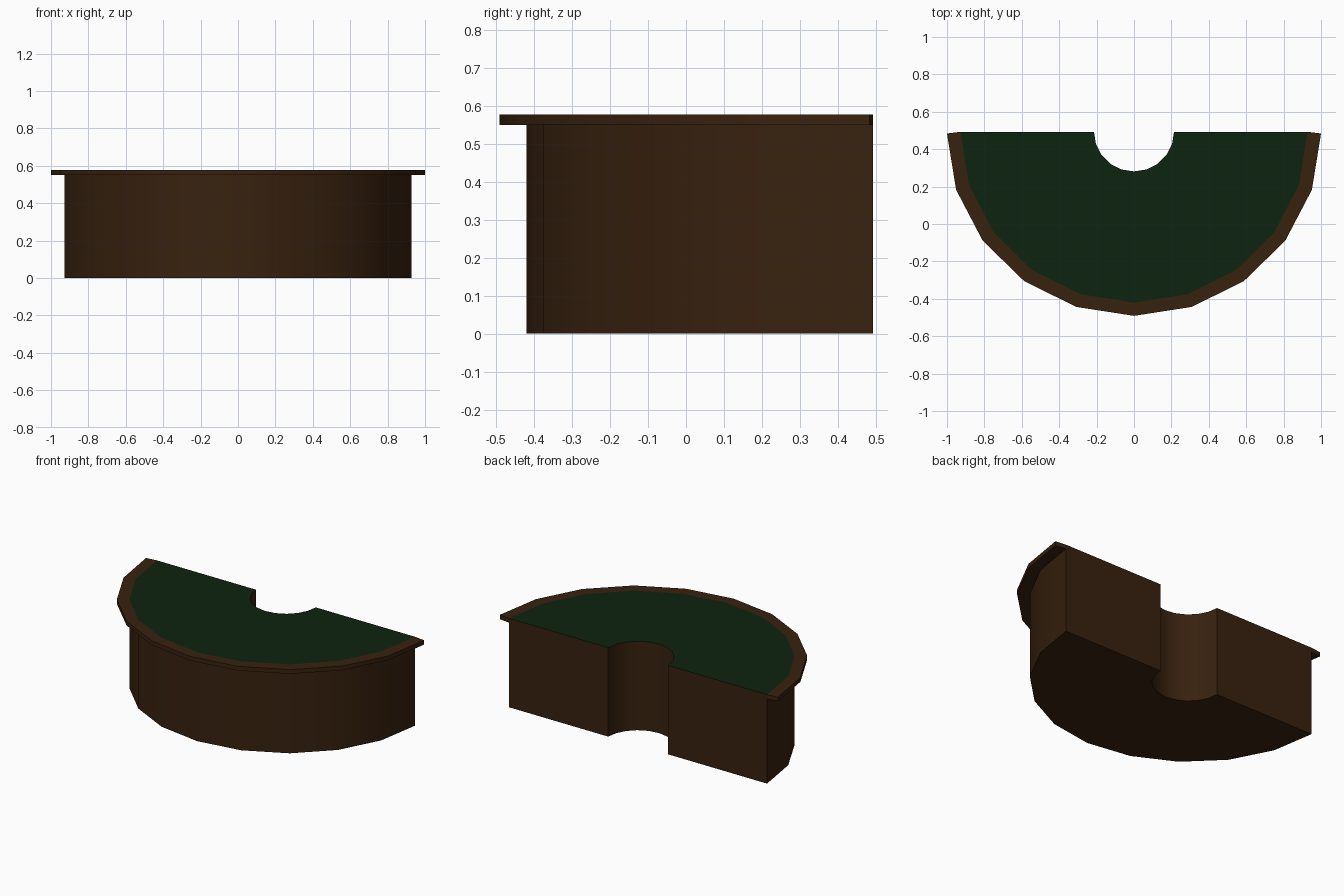
import bpy, bmesh, math

if "Cube" in bpy.data.objects:
    bpy.data.objects.remove(bpy.data.objects["Cube"])

H = 0.578        # desk top height
RIM_Z = 0.55     # underside of the overhanging rim


def material(name, color):
    m = bpy.data.materials.new(name)
    m.diffuse_color = (*color, 1)
    m.use_nodes = True
    m.node_tree.nodes["Principled BSDF"].inputs["Base Color"].default_value = m.diffuse_color
    return m


wood = material("dark wood", (0.039, 0.0155, 0.0046))
felt = material("dark green", (0.0042, 0.0168, 0.0046))


def arc(rx, ry, cy):
    """Half of a 20-sided ellipse, bulging to the front."""
    return [(-rx * math.cos(i * math.pi / 10), cy - ry * math.sin(i * math.pi / 10))
            for i in range(11)]


def half_ring(name, outer, inner, z0, z1, mats, inner_wall=True):
    """Solid between two matching arcs; the last material colours the top."""
    bm = bmesh.new()
    rows = [[bm.verts.new((x, y, z)) for x, y in pts]
            for pts, z in ((outer, z0), (outer, z1), (inner, z1), (inner, z0))]
    for r in range(4):
        if r == 2 and not inner_wall:
            continue
        a, b = rows[r], rows[(r + 1) % 4]
        for i in range(10):
            f = bm.faces.new((a[i], a[i + 1], b[i + 1], b[i]))
            f.material_index = len(mats) - 1 if r == 1 else 0
    # flat ends at the back
    bm.faces.new([row[0] for row in rows])
    bm.faces.new([row[-1] for row in reversed(rows)])
    bmesh.ops.recalc_face_normals(bm, faces=bm.faces)
    me = bpy.data.meshes.new(name)
    bm.to_mesh(me)
    bm.free()
    for m in mats:
        me.materials.append(m)
    ob = bpy.data.objects.new(name, me)
    bpy.context.collection.objects.link(ob)
    bpy.ops.object.select_all(action='DESELECT')
    ob.select_set(True)
    bpy.context.view_layer.objects.active = ob
    bpy.ops.object.shade_smooth_by_angle(angle=math.radians(30))
    return ob


body_arc = arc(0.928, 0.913, 0.493)
notch_arc = arc(0.214, 0.212, 0.493)
rim_arc = arc(1.0, 0.975, 0.484)

# desk body with the seat notch and green top
half_ring("desk_body", body_arc, notch_arc, 0, H, [wood, felt])
# wooden rim overhanging the curved front
half_ring("desk_rim", rim_arc, body_arc, RIM_Z, H, [wood], inner_wall=True)
